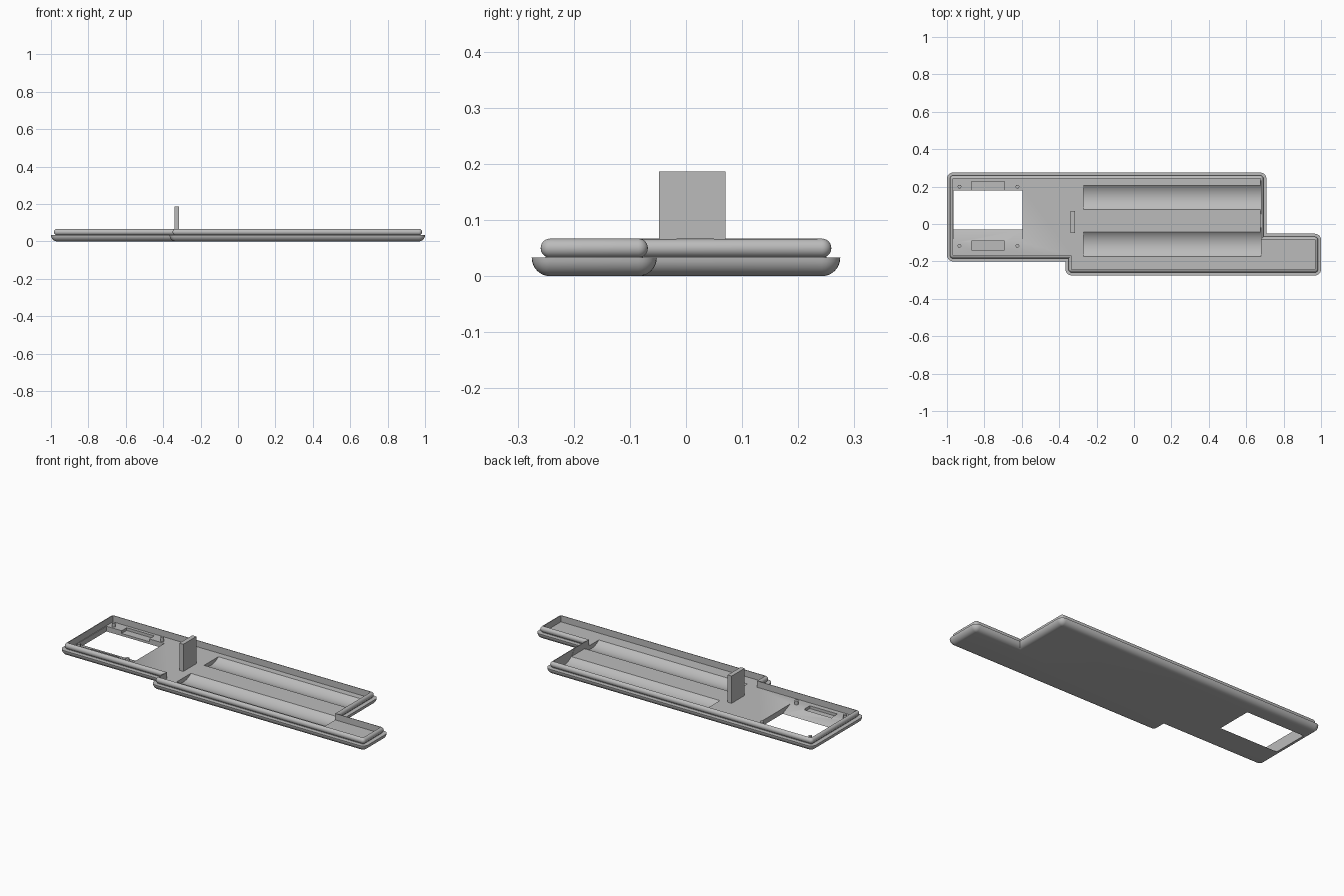
import bpy, bmesh, math
from mathutils import Vector

cube = bpy.data.objects.get("Cube")
if cube:
    bpy.data.objects.remove(cube, do_unlink=True)

grey = bpy.data.materials.new("light grey plastic")
grey.use_nodes = True
COLOUR = (0.5, 0.5, 0.5, 1)
grey.diffuse_color = COLOUR
grey.node_tree.nodes["Principled BSDF"].inputs["Base Color"].default_value = COLOUR

FLOOR = 0.03
EDGE = 0.033    # radius of the lower shell edge
BEAD = 0.017    # radius of the upper rim


def offset(points, r, steps=0):
    """Offset a right-angled outline; steps > 0 rounds its outer corners."""
    result = []
    pts = [Vector(p) for p in points]
    for i, p in enumerate(pts):
        a = (p - pts[i - 1]).normalized()
        b = (pts[(i + 1) % len(pts)] - p).normalized()
        na, nb = Vector((a.y, -a.x)), Vector((b.y, -b.x))
        if steps and a.x * b.y - a.y * b.x > 0:
            for k in range(steps + 1):
                t = math.pi / 2 * k / steps
                result.append(p + r * (na * math.cos(t) + nb * math.sin(t)))
        else:
            result.append(p + r * (na + nb))
    return result


def loft(name, rings):
    """Closed solid through a list of equal rings of 3D points."""
    bm = bmesh.new()
    rows = [[bm.verts.new(p) for p in ring] for ring in rings]
    n = len(rows[0])
    for low, high in zip(rows, rows[1:]):
        for i in range(n):
            j = (i + 1) % n
            bm.faces.new((low[i], low[j], high[j], high[i]))
    bm.faces.new(rows[0][::-1])
    bm.faces.new(rows[-1])
    bmesh.ops.remove_doubles(bm, verts=bm.verts, dist=1e-5)
    bmesh.ops.recalc_face_normals(bm, faces=bm.faces)
    mesh = bpy.data.meshes.new(name)
    bm.to_mesh(mesh)
    bm.free()
    mesh.materials.append(grey)
    obj = bpy.data.objects.new(name, mesh)
    bpy.context.collection.objects.link(obj)
    return obj


def prism_z(name, pts, lo, hi):
    return loft(name, [[(p[0], p[1], z) for p in pts] for z in (lo, hi)])


def prism_x(name, pts, lo, hi):
    return loft(name, [[(x, p[0], p[1]) for p in pts] for x in (lo, hi)])


def box(name, x0, x1, y0, y1, z0, z1):
    return prism_z(name, [(x0, y0), (x1, y0), (x1, y1), (x0, y1)], z0, z1)


def circle(cx, cy, r, n):
    return [(cx + r * math.cos(math.tau * i / n), cy + r * math.sin(math.tau * i / n))
            for i in range(n)]


def activate(obj):
    bpy.ops.object.select_all(action="DESELECT")
    obj.select_set(True)
    bpy.context.view_layer.objects.active = obj


def cut(target, cutter):
    cutter.hide_render = True
    mod = target.modifiers.new("cut", "BOOLEAN")
    mod.operation = "DIFFERENCE"
    mod.solver = "EXACT"
    mod.object = cutter
    activate(target)
    bpy.ops.object.modifier_apply(modifier=mod.name)
    bpy.data.objects.remove(cutter, do_unlink=True)


# Shell: rounded lower edge, then a rounded rim set back on top
outline = [(-1, -0.2), (-0.366, -0.2), (-0.366, -0.275), (1, -0.275),
           (1, -0.052), (0.708, -0.052), (0.708, 0.275), (-1, 0.275)]
core = offset(outline, -EDGE)
profile = []
for k in range(9):
    t = math.pi / 2 * k / 8
    profile.append((EDGE * math.sin(t), EDGE * (1 - math.cos(t))))
profile.append((BEAD / 2, EDGE))
for k in range(13):
    t = math.radians(-60 + 150 * k / 12)
    profile.append((BEAD * math.cos(t), EDGE + BEAD + BEAD * math.sin(t)))
shell = loft("case_shell", [[(p.x, p.y, z) for p in offset(core, r, 6)]
                            for r, z in profile])

# Inner cavity with a flat floor
cut(shell, prism_z("cavity_cutter", offset(core, 0.002), FLOOR, 0.2))

# Two long battery troughs
half, depth = 0.065, 0.024
radius = (half ** 2 + depth ** 2) / (2 * depth)
for y in (0.142, -0.109):
    ring = circle(y, FLOOR - depth + radius, radius, 96)
    cut(shell, prism_x("trough_cutter", ring, -0.27, 0.678))

# Display window with a sloped front edge
window = [(-0.03, -0.02), (0.18, -0.02), (0.18, 0.05),
          (-0.1, 0.05), (-0.1, FLOOR), (-0.03, 0)]
cut(shell, prism_x("window_cutter", window, -0.965, -0.595))

# Shallow notches beside the window
for y0, y1 in ((0.17, 0.226), (-0.14, -0.09)):
    cut(shell, box("notch_cutter", -0.868, -0.692, y0, y1, 0.014, 0.05))

# Locating pegs around the window
for x in (-0.933, -0.623):
    for y in (0.2, -0.117):
        peg = prism_z("locating_peg", circle(x, y, 0.01, 20), FLOOR - 0.004, 0.052)
        activate(peg)
        bpy.ops.object.shade_smooth_by_angle()

# Upright divider tab
box("upright_tab", -0.34, -0.315, -0.048, 0.07, FLOOR - 0.004, 0.187)

activate(shell)
bpy.ops.object.shade_smooth_by_angle()
